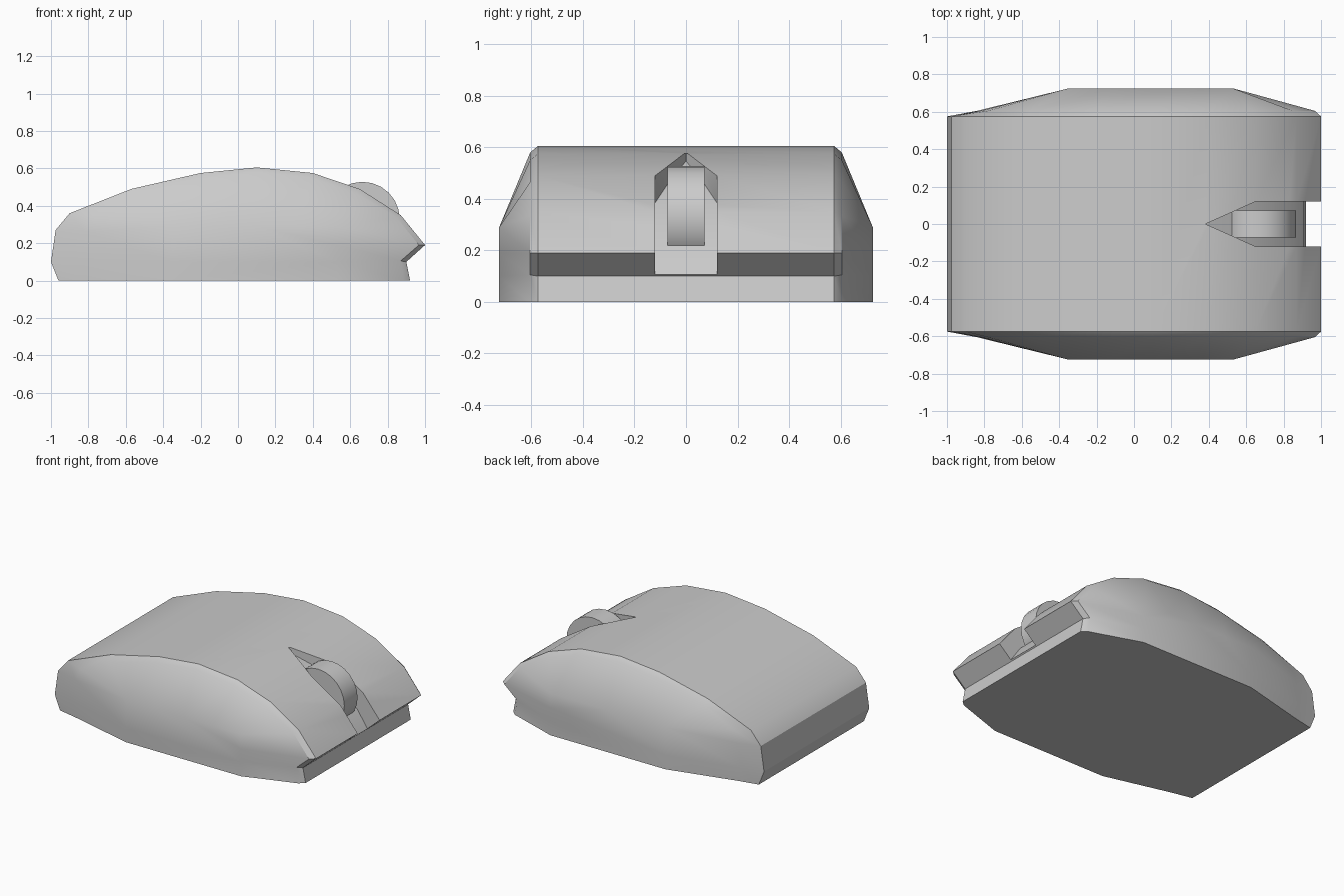
import bpy, bmesh, math

if "Cube" in bpy.data.objects:
    bpy.data.objects.remove(bpy.data.objects["Cube"])


def loft(name, rings):
    """Skin a list of equal-length closed rings and cap both ends."""
    bm = bmesh.new()
    vs = [[bm.verts.new(p) for p in r] for r in rings]
    n = len(rings[0])
    for a, b in zip(vs, vs[1:]):
        for i in range(n):
            j = (i + 1) % n
            bm.faces.new((a[i], a[j], b[j], b[i]))
    bm.faces.new(vs[0])
    bm.faces.new(vs[-1])
    bmesh.ops.remove_doubles(bm, verts=bm.verts, dist=0.0005)
    bmesh.ops.recalc_face_normals(bm, faces=bm.faces)
    me = bpy.data.meshes.new(name)
    bm.to_mesh(me)
    bm.free()
    ob = bpy.data.objects.new(name, me)
    bpy.context.collection.objects.link(ob)
    return ob


def activate(ob):
    bpy.ops.object.select_all(action='DESELECT')
    ob.select_set(True)
    bpy.context.view_layer.objects.active = ob


# Shell outlines (x, z): main profile, chamfer edge, outer side panel
main = [(-.96, 0), (-1, .1), (-.975, .27), (-.9, .36), (-.57, .49), (-.2, .575),
        (.1, .605), (.4, .575), (.65, .49), (.87, .35), (1, .19), (.9, .1), (.92, 0)]
edge = [(-.82, 0), (-.84, .1), (-.82, .26), (-.78, .345), (-.56, .455), (-.2, .545),
        (.1, .58), (.39, .55), (.635, .465), (.85, .335), (.967, .19), (.87, .105), (.885, 0)]
side = [(-.35, 0), (-.35, .1), (-.35, .29), (-.35, .29), (-.35, .29), (-.13, .29),
        (.1, .29), (.32, .29), (.53, .29), (.53, .29), (.53, .19), (.53, .1), (.53, 0)]
half = [(side, .725), (edge, .605), (main, .575)]
layers = [(p, -y) for p, y in half] + half[::-1]
shell = loft("mouse_shell", [[(x, y, z) for x, z in p] for p, y in layers])

# Pointed slot with sloping floor: (x, half width, floor height)
stations = [(.385, .0015, .545), (.53, .066, .465), (.65, .12, .385),
            (.83, .12, .22), (.915, .12, .096), (1.1, .12, .096)]
cutter = loft("slot_cutter", [[(x, -w, f), (x, w, f), (x, w, .8), (x, -w, .8)]
                              for x, w, f in stations])
cutter.hide_render = True
activate(shell)
mod = shell.modifiers.new("slot", 'BOOLEAN')
mod.operation = 'DIFFERENCE'
mod.solver = 'EXACT'
mod.object = cutter
bpy.ops.object.modifier_apply(modifier=mod.name)
bpy.data.objects.remove(cutter)
activate(shell)
bpy.ops.object.shade_smooth_by_angle(angle=math.radians(30))

# Scroll wheel
bpy.ops.mesh.primitive_cylinder_add(vertices=24, radius=.2, depth=.145,
                                    location=(.665, 0, .328),
                                    rotation=(math.pi / 2, 0, 0))
wheel = bpy.context.object
wheel.name = "scroll_wheel"
bpy.ops.object.shade_smooth_by_angle(angle=math.radians(30))
